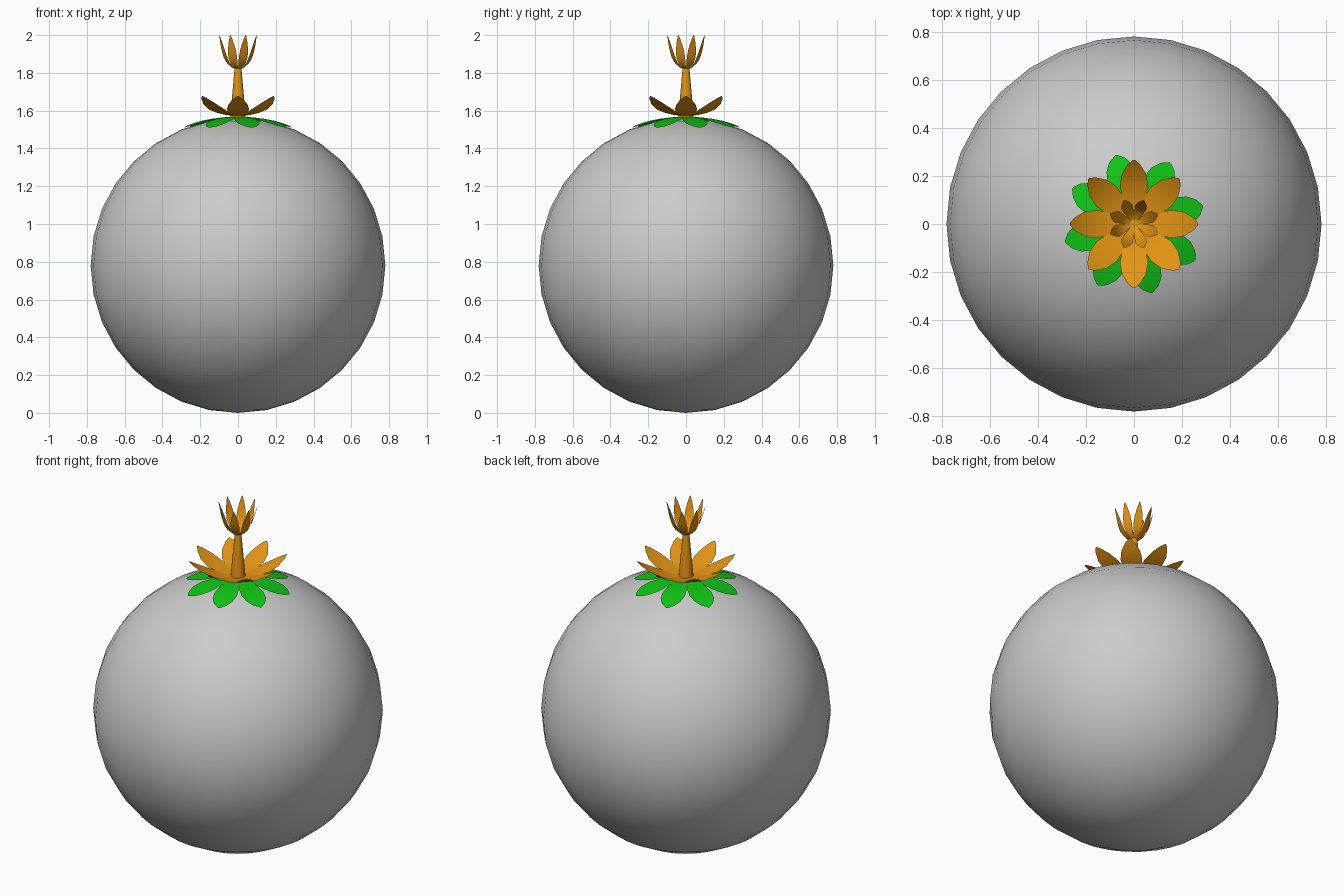
import bpy, bmesh, math

if "Cube" in bpy.data.objects:
    bpy.data.objects.remove(bpy.data.objects["Cube"])

R = 0.78  # ball radius


def material(name, rgb):
    m = bpy.data.materials.new(name)
    m.diffuse_color = (*rgb, 1)
    m.use_nodes = True
    m.node_tree.nodes["Principled BSDF"].inputs["Base Color"].default_value = m.diffuse_color
    return m


GREY = material("grey", (0.6, 0.6, 0.6))
GREEN = material("leaf green", (0.005, 0.56, 0.008))
ORANGE = material("orange", (0.78, 0.30, 0.006))


def finish(obj, mat, angle=60):
    obj.data.materials.append(mat)
    bpy.ops.object.select_all(action='DESELECT')
    obj.select_set(True)
    bpy.context.view_layer.objects.active = obj
    bpy.ops.object.shade_smooth_by_angle(angle=math.radians(angle))


def petal_ring(name, profile, start, mat, count=8):
    """Ring of thin petals; profile rows are (radius, height, half width)."""
    bm = bmesh.new()
    for k in range(count):
        a = start + k * math.tau / count
        c, s = math.cos(a), math.sin(a)
        rows = []
        for r, z, w in profile:
            rows.append([bm.verts.new((r * c - t * w * s, r * s + t * w * c, z))
                         for t in (-1, 0, 1)])
        for p, q in zip(rows, rows[1:]):
            for i in range(2):
                bm.faces.new((p[i], q[i], q[i + 1], p[i + 1]))
    me = bpy.data.meshes.new(name)
    bm.to_mesh(me)
    bm.free()
    obj = bpy.data.objects.new(name, me)
    bpy.context.collection.objects.link(obj)
    finish(obj, mat)


# Ball
bpy.ops.mesh.primitive_uv_sphere_add(segments=32, ring_count=16, radius=R, location=(0, 0, R))
ball = bpy.context.object
ball.name = "ball"
finish(ball, GREY)

# Green leaves hugging the top of the ball
leaf = [(r, R + math.sqrt(R * R - r * r) + 0.008, w) for r, w in
        ((0.01, 0.008), (0.07, 0.03), (0.13, 0.053), (0.19, 0.064),
         (0.24, 0.056), (0.275, 0.034), (0.296, 0.004))]
petal_ring("leaves", leaf, math.radians(14.5), GREEN)

# Wide lower flower
petal_ring("lower_petals",
           [(0.01, 1.572, 0.012), (0.06, 1.577, 0.028), (0.11, 1.589, 0.048),
            (0.16, 1.607, 0.059), (0.21, 1.634, 0.050), (0.25, 1.663, 0.024),
            (0.267, 1.677, 0.003)], 0, ORANGE)

# Narrow upper flower
petal_ring("upper_petals",
           [(0.004, 1.818, 0.003), (0.03, 1.828, 0.012), (0.055, 1.852, 0.020),
            (0.073, 1.885, 0.025), (0.086, 1.925, 0.022), (0.098, 1.968, 0.012),
            (0.107, 2.0, 0.002)], math.radians(22.5), ORANGE)

# Tapered stem
bpy.ops.mesh.primitive_cone_add(vertices=16, radius1=0.042, radius2=0.018,
                                depth=0.27, location=(0, 0, 1.69))
stem = bpy.context.object
stem.name = "stem"
finish(stem, ORANGE, 40)
